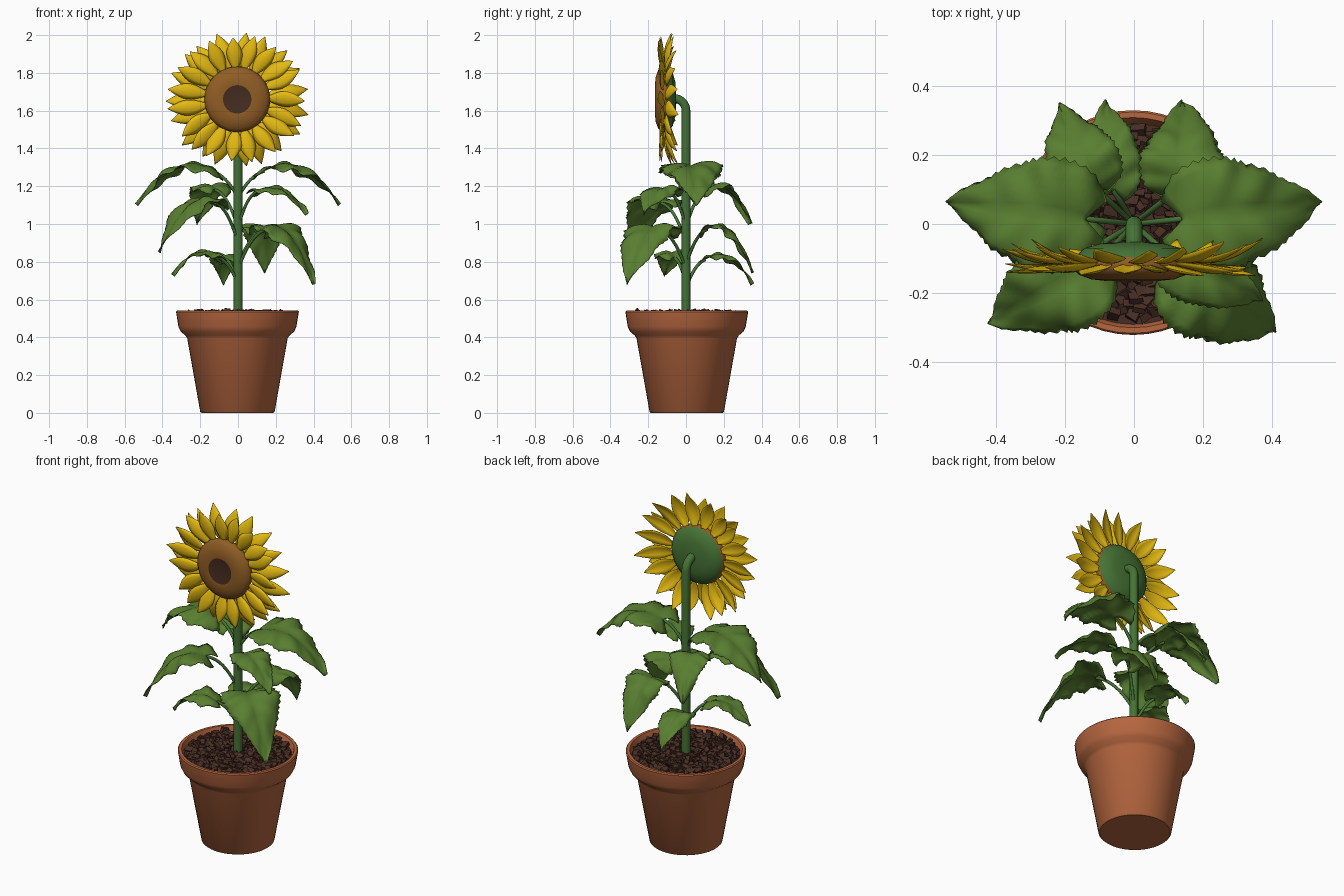
import bpy, bmesh, math, random
from mathutils import Vector, Matrix

if "Cube" in bpy.data.objects:
    bpy.data.objects.remove(bpy.data.objects["Cube"])

random.seed(4)


def mat(name, rgb):
    m = bpy.data.materials.new(name)
    m.diffuse_color = (*rgb, 1)
    m.use_nodes = True
    m.node_tree.nodes["Principled BSDF"].inputs["Base Color"].default_value = m.diffuse_color
    return m


TERRACOTTA = mat("terracotta", (0.47, 0.135, 0.05))
SOIL = mat("soil_brown", (0.065, 0.027, 0.018))
STEM = mat("stem_green", (0.06, 0.17, 0.035))
LEAF = mat("leaf_green", (0.10, 0.21, 0.03))
PETAL = mat("petal_yellow", (0.78, 0.49, 0.006))
BROWN = mat("seed_brown", (0.28, 0.11, 0.018))
DARK = mat("centre_dark_brown", (0.06, 0.026, 0.014))


def finish(bm, name, mats, smooth=40):
    me = bpy.data.meshes.new(name)
    bm.to_mesh(me)
    bm.free()
    ob = bpy.data.objects.new(name, me)
    bpy.context.collection.objects.link(ob)
    for m in mats:
        me.materials.append(m)
    if smooth:
        bpy.ops.object.select_all(action='DESELECT')
        ob.select_set(True)
        bpy.context.view_layer.objects.active = ob
        bpy.ops.object.shade_smooth_by_angle(angle=math.radians(smooth))
    return ob


def lathe(name, profile, mats, rule=None, n=48, matrix=None):
    """Spin (radius, height) points about z; rule maps ring number to material."""
    bm = bmesh.new()
    rings = []
    for r, z in profile:
        if r == 0:
            rings.append([bm.verts.new((0, 0, z))] * n)
        else:
            rings.append([bm.verts.new((r * math.cos(k * math.tau / n), r * math.sin(k * math.tau / n), z))
                          for k in range(n)])
    for i, (a, b) in enumerate(zip(rings, rings[1:])):
        for k in range(n):
            j = (k + 1) % n
            f = bm.faces.new(dict.fromkeys((a[k], a[j], b[j], b[k])))
            f.material_index = rule(i) if rule else 0
    if matrix:
        bm.transform(matrix)
    bmesh.ops.recalc_face_normals(bm, faces=bm.faces)
    return finish(bm, name, mats)


def tube(name, pts, radius, m):
    cu = bpy.data.curves.new(name, 'CURVE')
    cu.dimensions = '3D'
    cu.bevel_depth, cu.bevel_resolution, cu.use_fill_caps = radius, 3, True
    sp = cu.splines.new('POLY')
    sp.points.add(len(pts) - 1)
    for p, q in zip(sp.points, pts):
        p.co = (*q, 1)
    cu.materials.append(m)
    ob = bpy.data.objects.new(name, cu)
    bpy.context.collection.objects.link(ob)
    bpy.ops.object.select_all(action='DESELECT')
    ob.select_set(True)
    bpy.context.view_layer.objects.active = ob
    bpy.ops.object.convert(target='MESH')
    bpy.ops.object.shade_smooth_by_angle(angle=math.radians(50))


def bez(a, b, c, t):
    return a * (1 - t) ** 2 + b * 2 * t * (1 - t) + c * t * t


def sheet(bm, rows):
    """Grid of quads from rows of points."""
    vs = [[bm.verts.new(p) for p in row] for row in rows]
    for a, b in zip(vs, vs[1:]):
        for k in range(len(a) - 1):
            bm.faces.new((a[k], a[k + 1], b[k + 1], b[k]))


# Pot
lathe("pot", [(0, 0), (0.19, 0), (0.197, 0.006), (0.266, 0.395), (0.276, 0.41), (0.3, 0.43), (0.312, 0.455),
              (0.325, 0.535), (0.32, 0.541), (0.304, 0.541), (0.299, 0.53), (0.285, 0.47), (0, 0.47)],
      [TERRACOTTA], matrix=Matrix.Translation((-0.003, 0.004, 0)))

# Soil bed with loose lumps
lathe("soil_bed", [(0, 0.49), (0.286, 0.49), (0.291, 0.51), (0, 0.515)], [SOIL], n=32)
bm = bmesh.new()
for i in range(300):
    r, a = 0.275 * math.sqrt((i + 0.5) / 300), i * 2.39996
    size = random.uniform(0.019, 0.027)
    mx = (Matrix.Translation((r * math.cos(a), r * math.sin(a), random.uniform(0.51, 0.528)))
          @ Matrix.Rotation(random.uniform(0, 6), 4, 'X') @ Matrix.Rotation(random.uniform(0, 6), 4, 'Z')
          @ Matrix.Diagonal((size, size * random.uniform(0.6, 1), size * random.uniform(0.5, 0.8), 1)))
    lump = bmesh.ops.create_cube(bm, size=1.5, matrix=mx)
    for v in lump["verts"]:
        v.co += Vector([random.uniform(-0.005, 0.005) for _ in range(3)])
finish(bm, "soil_lumps", [SOIL], 0)

# Main stem, bent forward behind the head
bend = [(0, 0.065 * (math.cos(a) - 1), 1.6 + 0.065 * math.sin(a))
        for a in (math.pi / 2 * k / 8 for k in range(9))]
tube("stem", [(0, 0, 0.48), (0, 0, 1.0)] + bend + [(0, -0.09, 1.665)], 0.024, STEM)

# Flower head: green back, brown seed ring, dark centre
CENTRE = Vector((-0.004, 0, 1.66))
facing = Matrix.Translation(CENTRE) @ Matrix.Rotation(math.pi / 2, 4, 'X')
lathe("flower_head", [(0, 0.05), (0.09, 0.056), (0.14, 0.07), (0.165, 0.095), (0.174, 0.112), (0.172, 0.13),
                      (0.155, 0.147), (0.12, 0.16), (0.075, 0.165), (0.068, 0.163), (0, 0.165)],
      [STEM, BROWN, DARK], lambda i: 0 if i < 3 else 1 if i < 8 else 2, 48, facing)

# Two rings of petals, the rear ring curling back; slightly wider than tall
for ring, (count, lean, length, y0) in enumerate([(19, -0.015, 0.2, -0.115), (19, 0.04, 0.215, -0.1)]):
    bm = bmesh.new()
    for k in range(count):
        a = (k + 0.5 * ring + random.uniform(-0.18, 0.18)) * math.tau / count
        out = Vector((math.cos(a), 0, math.sin(a)))
        side = Vector((-math.sin(a), 0, math.cos(a)))
        L = length * random.uniform(0.84, 0.94) + 0.03 * abs(math.cos(a))
        tip = lean + random.uniform(-0.02, 0.02)
        twist, sway = random.uniform(-0.35, 0.35), random.uniform(-0.025, 0.025)
        rows = []
        for i in range(11):
            t = i / 10
            w = 0.041 * max(0.02, math.sin(math.pi * (0.07 + 0.93 * t) ** 1.1))
            row = []
            for s in (-1, -0.5, 0, 0.5, 1):
                y = y0 + tip * t * t - 0.012 * math.sin(math.pi * t) + w * (twist * s + 0.3 * (s * s - 0.5))
                row.append(CENTRE + out * (0.155 + L * t) + side * (s * w + sway * t * t) + Vector((0, y, 0)))
            rows.append(row)
        sheet(bm, rows)
    ob = finish(bm, ("front_petals", "rear_petals")[ring], [PETAL], 60)
    so = ob.modifiers.new("thickness", 'SOLIDIFY')
    so.thickness = 0.002


def leaf(name, z0, base, tip, width, arch, roll=0.0):
    """Toothed, veined, heart-shaped blade on a curved stalk; roll tilts it sideways."""
    base, tip = Vector(base), Vector(tip)
    flat = Vector((tip.x - base.x, tip.y - base.y, 0))
    along = flat.normalized()
    side = Matrix.Rotation(roll, 3, along) @ Vector((-along.y, along.x, 0))
    start = Vector((0, 0, z0))
    elbow = Vector((base.x * 0.45, base.y * 0.45, base.z - 0.02))
    tube(name + "_stalk", [bez(start, elbow, base, k / 10) for k in range(11)], 0.0085, STEM)
    ctrl = base + flat * 0.5 + Vector((0, 0, arch))
    phase = random.uniform(0, 6)
    n, rows = 32, []
    for i in range(n + 1):
        t = i / n
        mid = bez(base, ctrl, tip, t)
        tan = (bez(base, ctrl, tip, t + 0.01) - mid).normalized()
        up = tan.cross(side)
        h = width / 2 * max(0.015, math.sin(math.pi * (0.02 + 0.98 * t) ** 0.62)) ** 0.8
        row = []
        for k in range(-6, 7):
            s = k / 6
            tooth = 1 + (0.06 if i % 2 else -0.02) * (abs(k) == 6)
            lift = 0.4 * abs(s) - 0.5 * s * s + 0.09 * math.sin(abs(s) * 5 - t * 24) * abs(s)
            wave = 0.012 * math.sin(9 * t + 2.2 * s + phase) * abs(s)
            row.append(mid + side * (s * h * tooth) + up * (h * lift + wave)
                       - tan * (0.22 * width * abs(s) ** 1.5 * (1 - t) ** 2.5))
        rows.append(row)
    bm = bmesh.new()
    sheet(bm, rows)
    so = finish(bm, name, [LEAF], 60).modifiers.new("thickness", 'SOLIDIFY')
    so.thickness = 0.004


# Leaves: stalk height on stem, blade base, tip, width, arch
for sx, side_name in ((1, "right"), (-1, "left")):
    leaf("upper_leaf_" + side_name, 1.14, (0.14 * sx, 0.015, 1.28), (0.535 * sx, 0.06, 1.1), 0.32, 0.1)
leaf("front_right_upper_leaf", 0.98, (0.1, -0.09, 1.17), (0.365, -0.22, 1.05), 0.2, 0.06)
leaf("front_right_lower_leaf", 0.76, (0.15, -0.14, 0.97), (0.40, -0.31, 0.68), 0.31, 0.08)
leaf("front_left_leaf", 0.9, (-0.12, -0.13, 1.11), (-0.415, -0.28, 0.85), 0.28, 0.08)
leaf("front_left_lower_leaf", 0.68, (-0.1, -0.06, 0.82), (-0.345, -0.11, 0.73), 0.18, 0.08)
leaf("back_right_leaf", 0.78, (0.14, 0.11, 0.97), (0.14, 0.35, 0.74), 0.24, 0.08)
leaf("back_left_upper_leaf", 0.98, (-0.12, 0.11, 1.18), (-0.215, 0.34, 1.0), 0.21, 0.08)
leaf("back_left_lower_leaf", 0.66, (-0.06, 0.1, 0.81), (-0.08, 0.35, 0.68), 0.17, 0.08)
